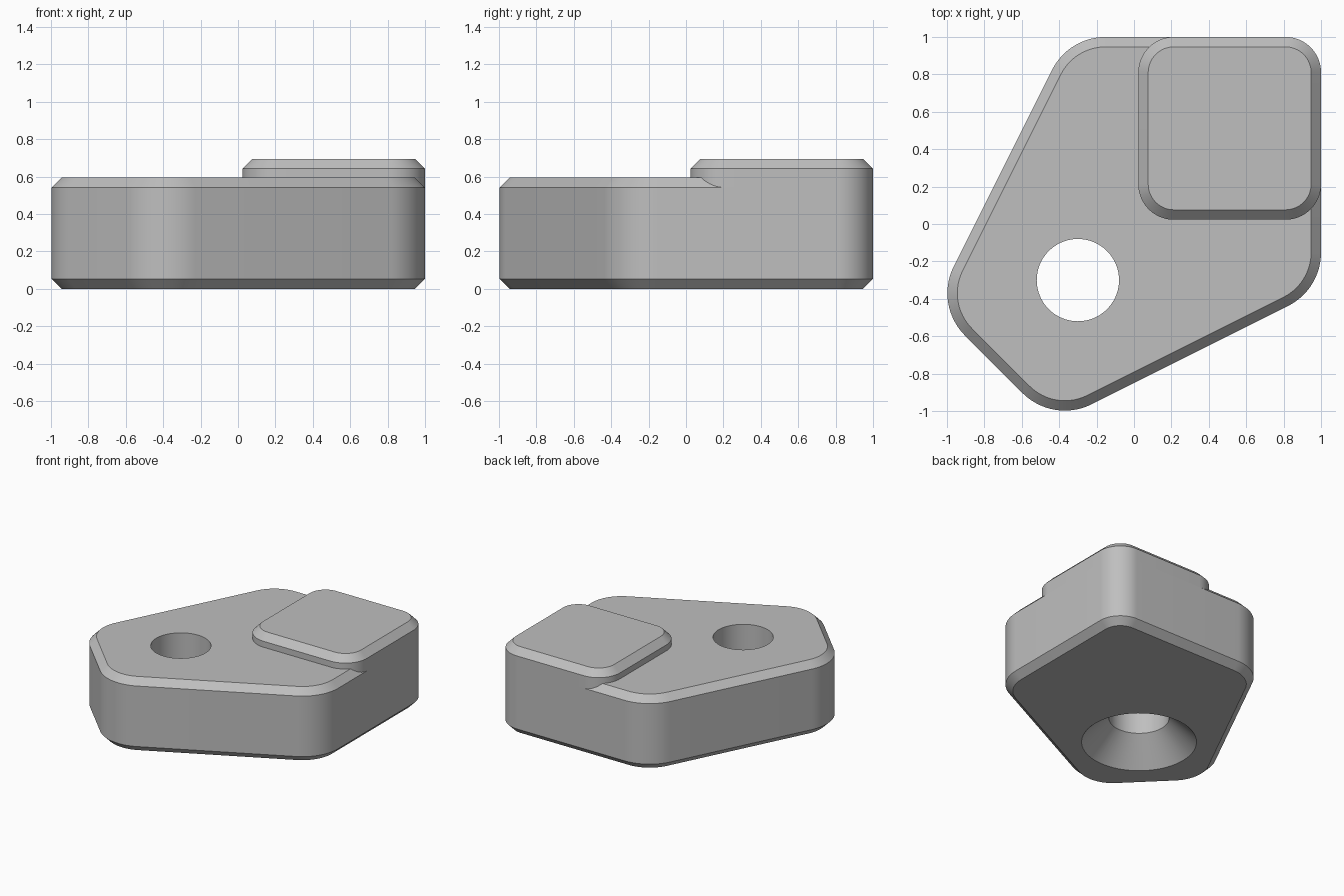
import bpy, bmesh
from math import atan2, cos, sin, pi, sqrt
from mathutils import Vector

cube = bpy.data.objects.get("Cube")
if cube:
    bpy.data.objects.remove(cube, do_unlink=True)

CHAMFER = 0.053
BODY_TOP = 0.594
PAD_TOP = 0.695

grey = bpy.data.materials.new("plain grey")
grey.use_nodes = True
grey.diffuse_color = (0.52, 0.52, 0.52, 1)
grey.node_tree.nodes["Principled BSDF"].inputs["Base Color"].default_value = grey.diffuse_color


def rounded_outline(corners, inset=0, steps=20):
    """Counter-clockwise (x, y, radius) corners, rounded and offset inwards."""
    points = []
    for i, (x, y, radius) in enumerate(corners):
        corner = Vector((x, y))
        before = (Vector(corners[i - 1][:2]) - corner).normalized()
        after = (Vector(corners[(i + 1) % len(corners)][:2]) - corner).normalized()
        half_sine = sqrt((1 - before.dot(after)) / 2)
        centre = corner + (before + after).normalized() * radius / half_sine
        start = atan2(before.x, -before.y)
        sweep = pi - before.angle(after)
        for k in range(steps + 1):
            a = start + sweep * k / steps
            points.append(centre + Vector((cos(a), sin(a))) * (radius - inset))
    return points


def loft(name, layers):
    """Closed solid through (outline, height) layers, bottom to top."""
    bm = bmesh.new()
    loops = [[bm.verts.new((p.x, p.y, z)) for p in outline] for outline, z in layers]
    n = len(loops[0])
    for low, high in zip(loops, loops[1:]):
        for i in range(n):
            j = (i + 1) % n
            bm.faces.new((low[i], low[j], high[j], high[i]))
    bm.faces.new(loops[0][::-1])
    bm.faces.new(loops[-1])
    bmesh.ops.recalc_face_normals(bm, faces=bm.faces)
    mesh = bpy.data.meshes.new(name)
    bm.to_mesh(mesh)
    bm.free()
    mesh.materials.append(grey)
    obj = bpy.data.objects.new(name, mesh)
    bpy.context.collection.objects.link(obj)
    return obj


def circle(radius, steps=96):
    return [Vector((-0.3 + radius * cos(2 * pi * k / steps),
                    -0.3 + radius * sin(2 * pi * k / steps))) for k in range(steps)]


def activate(obj):
    bpy.ops.object.select_all(action='DESELECT')
    obj.select_set(True)
    bpy.context.view_layer.objects.active = obj


# Body: five-sided block, chamfered top and bottom
body_corners = [(1, 1, 0.19), (-0.35, 1, 0.32), (-1.067, -0.433, 0.32),
                (-0.433, -1.067, 0.32), (1, -0.35, 0.32)]
wide = rounded_outline(body_corners)
narrow = rounded_outline(body_corners, CHAMFER)
body = loft("body", [(narrow, 0), (wide, CHAMFER),
                     (wide, BODY_TOP - CHAMFER), (narrow, BODY_TOP)])

# Raised pad: rounded square whose outer walls continue the body's
pad_corners = [(1, 1, 0.19), (0.023, 1, 0.19), (0.023, 0.023, 0.19), (1, 0.023, 0.19)]
wide = rounded_outline(pad_corners)
narrow = rounded_outline(pad_corners, CHAMFER)
pad = loft("raised_pad", [(wide, BODY_TOP - CHAMFER),
                          (wide, PAD_TOP - CHAMFER), (narrow, PAD_TOP)])

# Through hole, countersunk from below
cutter = loft("hole_cutter", [(circle(0.52), -0.1), (circle(0.22), 0.2), (circle(0.22), 1)])
cutter.hide_render = True
cut = body.modifiers.new("screw hole", 'BOOLEAN')
cut.operation = 'DIFFERENCE'
cut.solver = 'EXACT'
cut.object = cutter
activate(body)
bpy.ops.object.modifier_apply(modifier=cut.name)
bpy.data.objects.remove(cutter, do_unlink=True)

for obj in (body, pad):
    activate(obj)
    bpy.ops.object.shade_smooth_by_angle(angle=pi / 6)
